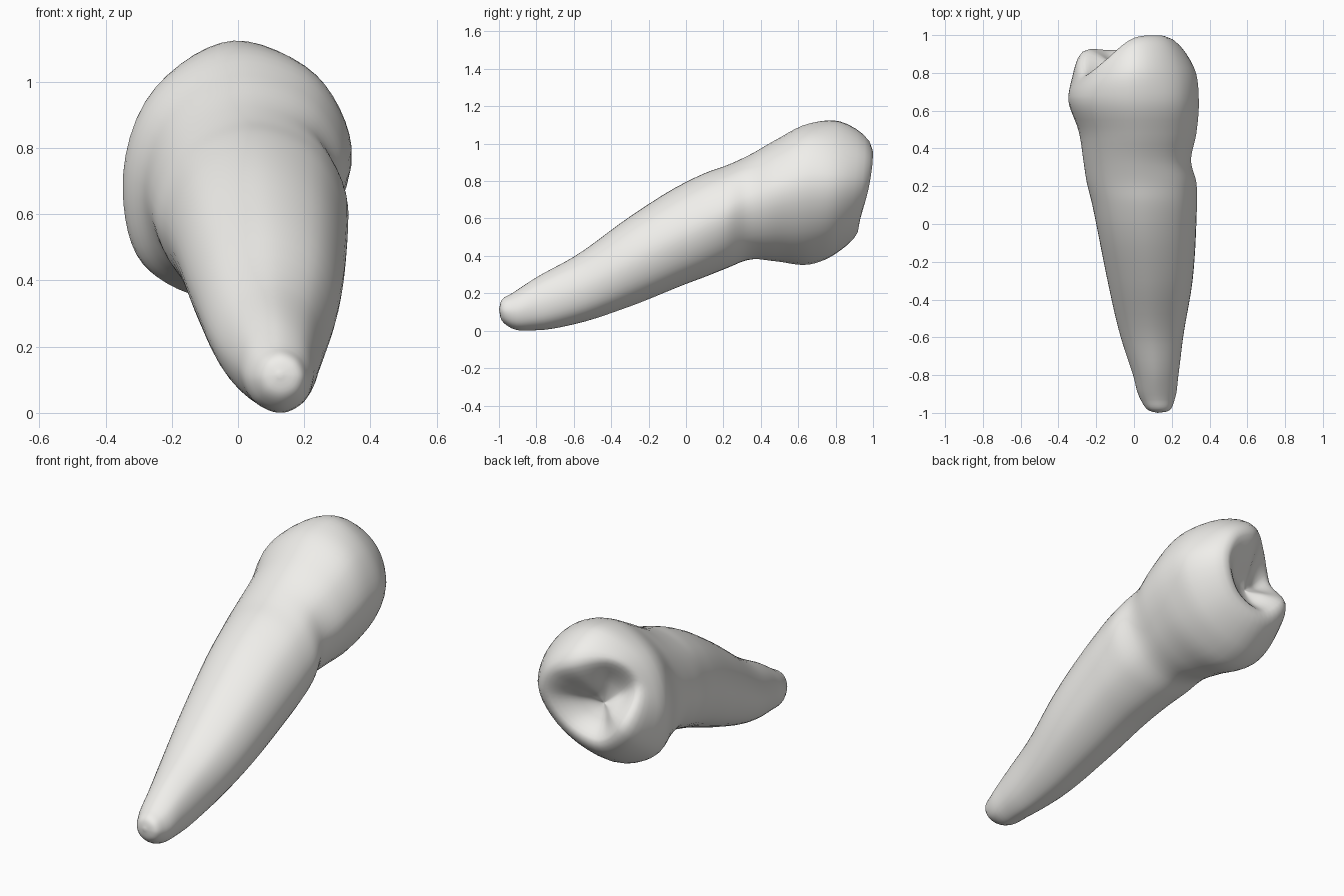
import bpy, bmesh, math
from mathutils import Vector

if "Cube" in bpy.data.objects:
    bpy.data.objects.remove(bpy.data.objects["Cube"])

# Cross-sections along the tooth: y, left x, right x, bottom z, top z, x of bottom, x of top
SECTIONS = [
    (-.985, .075, .19, .055, .165, .13, .13),
    (-.93, .035, .215, .012, .20, .13, .12),
    (-.80, -.005, .235, .003, .285, .14, .11),
    (-.60, -.07, .26, .035, .395, .13, .10),
    (-.30, -.14, .31, .13, .61, .11, .08),
    (.00, -.20, .33, .25, .795, .08, .05),
    (.12, -.225, .333, .295, .85, .06, .04),
    (.22, -.25, .33, .335, .885, .03, .03),
    (.33, -.267, .302, .378, .935, -.01, .02),
    (.48, -.29, .33, .375, 1.02, -.09, .00),
    (.66, -.348, .343, .36, 1.108, -.14, -.02),
]
# Chewing rim: right, main cusp, top, notch, small cusp, lower rim
RIM = [Vector(p) for p in (
    (.18, .98, .78), (.14, .998, .91), (.00, .985, .99), (-.16, .86, 1.00),
    (-.25, .79, .87), (-.25, .92, .68), (-.11, .92, .56), (.08, .935, .61))]
SHOULDER = (.06, .05, .07, .02, .03, .04, .05, .05)
PIT = Vector((-.07, .815, .73))
APEX = Vector((.125, -1.0, .115))
N = 8


def section(y, xl, xr, zb, zt, xb, xt):
    """Lopsided oval made of four quarter ellipses."""
    tilt = .07 * max(0, min(1, y / .6))
    mid = (zb + zt) / 2
    pts = []
    for i in range(N):
        c, s = math.cos(i * math.tau / N), math.sin(i * math.tau / N)
        x0, z1 = (xt, zt) if s >= 0 else (xb, zb)
        x1, z0 = (xr, mid + tilt) if c >= 0 else (xl, mid - tilt)
        pts.append(Vector((x0 + (x1 - x0) * abs(c), y, z0 + (z1 - z0) * abs(s))))
    return pts


def spline(pts, steps, closed=False):
    """Smooth curve through the points, allowing for uneven spacing."""
    n = len(pts)
    get = (lambda i: pts[i % n]) if closed else (lambda i: pts[max(0, min(n - 1, i))])

    def tangent(i):
        a, b, c = get(i - 1), get(i), get(i + 1)
        d0, d1 = (b - a).length, (c - b).length
        if d0 < 1e-6:
            return (c - b) / d1
        if d1 < 1e-6:
            return (b - a) / d0
        return ((b - a) / d0 * d1 + (c - b) / d1 * d0) / (d0 + d1)

    out = []
    for i in range(n if closed else n - 1):
        p, q = get(i), get(i + 1)
        length = (q - p).length
        m0, m1 = tangent(i) * length, tangent(i + 1) * length
        for k in range(steps):
            t = k / steps
            out.append(p * (2*t**3 - 3*t*t + 1) + m0 * (t**3 - 2*t*t + t)
                       + q * (3*t*t - 2*t**3) + m1 * (t**3 - t*t))
    if not closed:
        out.append(pts[-1].copy())
    return out


# Root and crown wall, rounded shoulder, rim, then the inner slopes of the basin
rings = [section(*s) for s in SECTIONS]
centre = Vector((-.02, 0, .76))
shoulder = []
for p, q, bulge in zip(rings[-1], RIM, SHOULDER):
    m = p.lerp(q, .5)
    out = Vector((m.x, 0, m.z)) - centre
    shoulder.append(m + out.normalized() * bulge)
inner, floor = [], []
for i, p in enumerate(RIM):
    m = p.lerp(PIT, .5)
    m.y += .01 if i in (1, 2, 5) else -.015
    inner.append(m)
    f = p.lerp(PIT, .82)
    f.y = PIT.y + .25 * (m.y - PIT.y)
    floor.append(f)
rings += [shoulder, RIM, inner, floor]

# Smooth around each ring, then along each column
rings = [spline(r, 6, True) for r in rings]
columns = []
for i in range(len(rings[0])):
    columns.append(spline([APEX] + [r[i] for r in rings] + [PIT], 5))

bm = bmesh.new()
apex, pit = bm.verts.new(APEX), bm.verts.new(PIT)
grid = [[apex] + [bm.verts.new(p) for p in col[1:-1]] + [pit] for col in columns]
for i, a in enumerate(grid):
    b = grid[(i + 1) % len(grid)]
    for j in range(len(a) - 1):
        quad = list(dict.fromkeys((a[j], a[j + 1], b[j + 1], b[j])))
        bm.faces.new(quad)
bmesh.ops.recalc_face_normals(bm, faces=bm.faces)
for f in bm.faces:
    f.smooth = True
mesh = bpy.data.meshes.new("tooth")
bm.to_mesh(mesh)
bm.free()

# Pale enamel colour
enamel = bpy.data.materials.new("enamel")
enamel.diffuse_color = (.87, .86, .83, 1)
enamel.use_nodes = True
enamel.node_tree.nodes["Principled BSDF"].inputs["Base Color"].default_value = enamel.diffuse_color
mesh.materials.append(enamel)
tooth = bpy.data.objects.new("tooth", mesh)
bpy.context.collection.objects.link(tooth)
